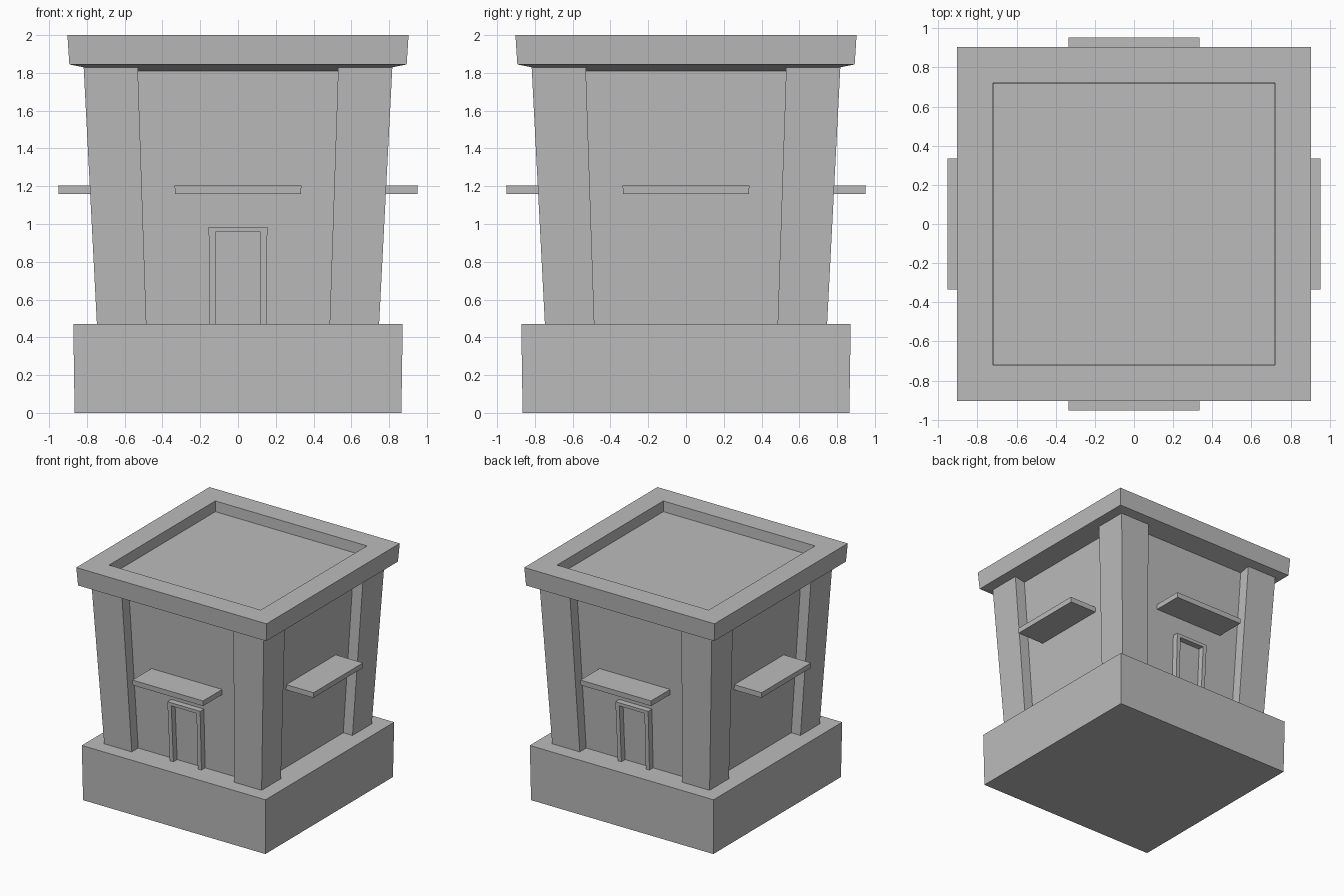
import bpy, bmesh, math
from mathutils import Matrix, Vector

cube = bpy.data.objects.get("Cube")
if cube:
    bpy.data.objects.remove(cube, do_unlink=True)

PLINTH_TOP = 0.47
ROOF_SEAT = 1.85

stone = bpy.data.materials.new("grey_stone")
stone.use_nodes = True
GREY = (0.5, 0.5, 0.5, 1)
stone.diffuse_color = GREY
stone.node_tree.nodes["Principled BSDF"].inputs["Base Color"].default_value = GREY


def finish(name, bm):
    bmesh.ops.recalc_face_normals(bm, faces=bm.faces)
    mesh = bpy.data.meshes.new(name)
    bm.to_mesh(mesh)
    bm.free()
    mesh.materials.append(stone)
    obj = bpy.data.objects.new(name, mesh)
    bpy.context.collection.objects.link(obj)
    return obj


def bridge(bm, loops):
    """Join consecutive vertex loops with quads and cap both ends."""
    for a, b in zip(loops, loops[1:]):
        n = len(a)
        for i in range(n):
            j = (i + 1) % n
            bm.faces.new((a[i], a[j], b[j], b[i]))
    bm.faces.new(loops[0])
    bm.faces.new(loops[-1])


def square_rings(name, rings):
    """Stack of squares given as (half width, height)."""
    bm = bmesh.new()
    corners = ((-1, -1), (1, -1), (1, 1), (-1, 1))
    bridge(bm, [[bm.verts.new((x * r, y * r, z)) for x, y in corners]
                for r, z in rings])
    return finish(name, bm)


def spread(z):
    """The whole building widens steadily upwards."""
    return 1 + 0.069 * (z - PLINTH_TOP)


def splayed(name, outline, y_inner, y_outer, quarter_turns=0):
    """Front-facing x-z outline given depth, then splayed and turned."""
    bm = bmesh.new()
    turn = Matrix.Rotation(quarter_turns * math.pi / 2, 3, "Z")
    loops = []
    for y in (y_inner, y_outer):
        loops.append([bm.verts.new(turn @ Vector((x * spread(z), -y * spread(z), z)))
                      for x, z in outline])
    bridge(bm, loops)
    return finish(name, bm)


def rect(x0, x1, z0, z1):
    return [(x0, z0), (x1, z0), (x1, z1), (x0, z1)]


# Plinth and walls
square_rings("plinth", [(0.865, 0), (0.872, PLINTH_TOP)])
square_rings("walls", [(0.66 * spread(z), z) for z in (PLINTH_TOP, ROOF_SEAT)])

# Roof slab with sloping underside and sunken deck
square_rings("roof", [(0.72, 1.81), (0.893, 1.845), (0.903, 2.0),
                      (0.72, 2.0), (0.717, 1.91)])

# Corner posts and canopies, one per side
for turn, side in enumerate(("front", "left", "back", "right")):
    splayed(side + "_corner_post", rect(0.485, 0.747, PLINTH_TOP, ROOF_SEAT),
            0.485, 0.747, turn)
    splayed(side + "_canopy", rect(-0.319, 0.319, 1.16, 1.205), 0.62, 0.906, turn)

# Door frames front and back
outer, inner, low = 0.15, 0.116, PLINTH_TOP
door_frame = [(-outer, low), (-outer, 0.985), (outer, 0.985), (outer, low),
              (inner, low), (inner, 0.957), (-inner, 0.957), (-inner, low)]
for turn, side in ((0, "front"), (2, "back")):
    splayed(side + "_door_frame", door_frame, 0.62, 0.71, turn)
